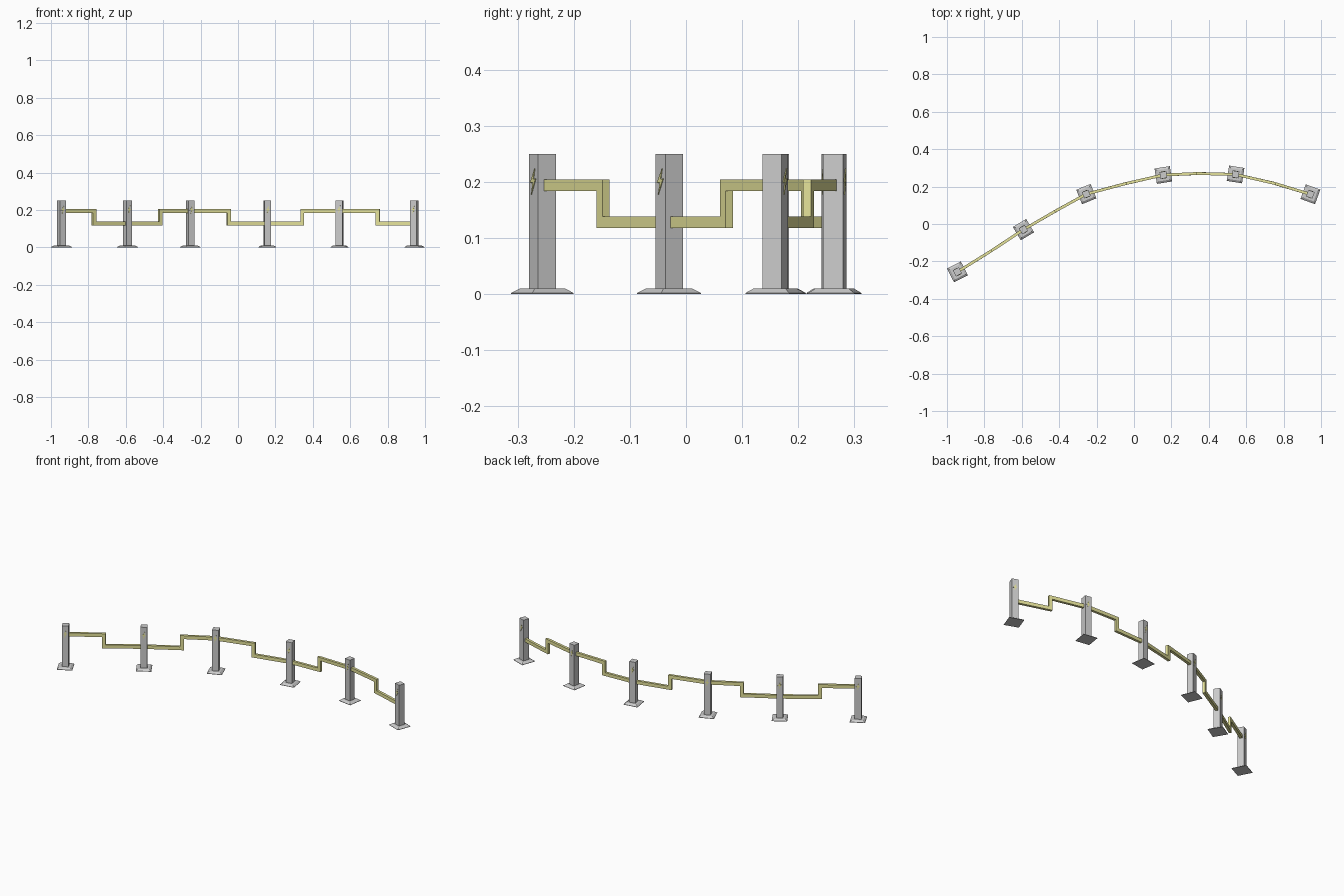
import bpy, bmesh
from math import radians, pi
from mathutils import Vector, Matrix

if "Cube" in bpy.data.objects:
    bpy.data.objects.remove(bpy.data.objects["Cube"])

yellow = bpy.data.materials.new("pale_yellow")
yellow.diffuse_color = (0.78, 0.76, 0.32, 1)
yellow.use_nodes = True
yellow.node_tree.nodes["Principled BSDF"].inputs["Base Color"].default_value = yellow.diffuse_color

# x, y, rotation of every post along the bend
POSTS = [(-0.944, -0.256, 27), (-0.591, -0.030, 31), (-0.255, 0.160, 22),
         (0.157, 0.262, 9), (0.543, 0.265, -9), (0.943, 0.159, -20)]
# plan points where the rail steps up or down between posts
STEPS = [(-0.770, -0.148), (-0.415, 0.072), (-0.049, 0.215),
         (0.343, 0.270), (0.748, 0.218)]
HIGH, LOW, H, W = 0.194, 0.128, 0.010, 0.0075


def add_object(name, bm, mat=None):
    bmesh.ops.recalc_face_normals(bm, faces=bm.faces)
    me = bpy.data.meshes.new(name)
    bm.to_mesh(me)
    bm.free()
    ob = bpy.data.objects.new(name, me)
    bpy.context.collection.objects.link(ob)
    if mat:
        me.materials.append(mat)
    return ob


def loft(bm, rings):
    """Skin a list of equal vertex rings and cap both ends."""
    loops = [[bm.verts.new(p) for p in ring] for ring in rings]
    n = len(loops[0])
    for a, b in zip(loops, loops[1:]):
        for i in range(n):
            j = (i + 1) % n
            bm.faces.new((a[i], a[j], b[j], b[i]))
    bm.faces.new(loops[0])
    bm.faces.new(loops[-1])


def square(half, z):
    return [(-half, -half, z), (half, -half, z), (half, half, z), (-half, half, z)]


# lightning mark outline on the post face (x, z)
BOLT = [(0.007, 0.224), (-0.011, 0.198), (-0.001, 0.199), (-0.006, 0.178),
        (0.011, 0.206), (0.002, 0.205)]

for i, (x, y, ang) in enumerate(POSTS, 1):
    place = Matrix.Translation((x, y, 0)) @ Matrix.Rotation(radians(ang), 4, 'Z')

    # flared foot and square post in one piece
    bm = bmesh.new()
    loft(bm, [square(0.0415, 0), square(0.0415, 0.002), square(0.030, 0.010),
              square(0.018, 0.010), square(0.018, 0.25)])
    add_object(f"post_{i}", bm).matrix_world = place

    # raised marks on the front and back faces
    bm = bmesh.new()
    for turn in (0, pi):
        rot = Matrix.Rotation(turn, 3, 'Z')
        loft(bm, [[rot @ Vector((px, d, pz)) for px, pz in BOLT]
                  for d in (-0.0165, -0.0195)])
    add_object(f"bolt_mark_{i}", bm, yellow).matrix_world = place

# stepped rail: (plan point, height, along offset of the corner mitre)
path = []
z = HIGH
for i, (x, y, _) in enumerate(POSTS):
    path.append((Vector((x, y, 0)), z, 0))
    if i < len(STEPS):
        other = LOW if z == HIGH else HIGH
        side = 1 if other < z else -1
        path += [(Vector((*STEPS[i], 0)), z, side),
                 (Vector((*STEPS[i], 0)), other, side)]
        z = other

rings = []
for k, (p, z, side) in enumerate(path):
    before = [q for q, _, _ in path[:k] if (q - p).length > 1e-4]
    after = [q for q, _, _ in path[k:] if (q - p).length > 1e-4]
    t = ((after[0] if after else p) - (before[-1] if before else p)).normalized()
    n = Vector((-t.y, t.x, 0)) * W
    off = t * side * H + Vector((0, 0, H))
    c = p + Vector((0, 0, z))
    rings.append([c + off + n, c + off - n, c - off - n, c - off + n])

bm = bmesh.new()
loft(bm, rings)
add_object("stepped_rail", bm, yellow)
